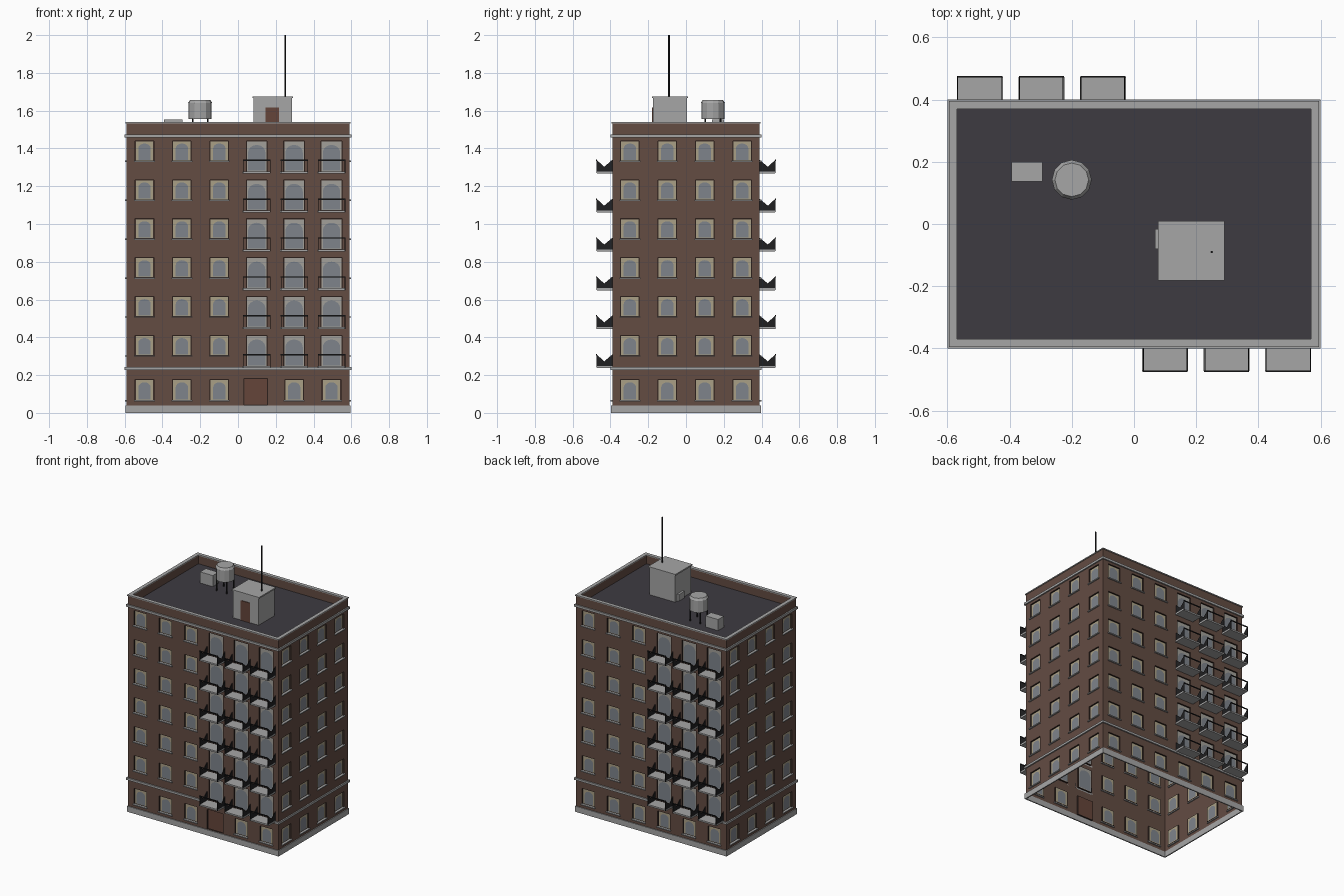
import bpy, bmesh, math
from mathutils import Matrix, Vector

if "Cube" in bpy.data.objects:
    bpy.data.objects.remove(bpy.data.objects["Cube"])


def material(name, r, g, b):
    m = bpy.data.materials.new(name)
    m.diffuse_color = (r, g, b, 1)
    m.use_nodes = True
    m.node_tree.nodes["Principled BSDF"].inputs["Base Color"].default_value = m.diffuse_color
    return m


BRICK = material("brown brick", 0.125, 0.072, 0.055)
STONE = material("grey concrete", 0.38, 0.38, 0.38)
ROOF = material("dark roofing", 0.047, 0.043, 0.053)
IRON = material("black iron", 0.014, 0.014, 0.015)
GLASS = material("blue grey glass", 0.21, 0.23, 0.26)
CURTAIN = material("cream curtain", 0.40, 0.35, 0.24)
PALE = material("pale curtain", 0.36, 0.35, 0.32)
DOOR = material("brown door", 0.13, 0.06, 0.042)
TRIM = material("dark trim", 0.05, 0.03, 0.024)

HX, HY = 0.59, 0.39          # wall half sizes
ROOF_Z, TOP_Z = 1.475, 1.54
PITCH = 0.206                # storey height


def finish(bm, name, mats):
    me = bpy.data.meshes.new(name)
    bm.to_mesh(me)
    bm.free()
    for m in mats:
        me.materials.append(m)
    ob = bpy.data.objects.new(name, me)
    bpy.context.collection.objects.link(ob)
    return ob


def add_box(bm, x0, x1, y0, y1, z0, z1, mat=0, turn=Matrix()):
    vs = bmesh.ops.create_cube(bm, size=1)["verts"]
    for v in vs:
        v.co = turn @ Vector((x0 if v.co.x < 0 else x1,
                              y0 if v.co.y < 0 else y1,
                              z0 if v.co.z < 0 else z1))
    for f in {f for v in vs for f in v.link_faces}:
        f.material_index = mat


def box(name, mat, *dims):
    bm = bmesh.new()
    add_box(bm, *dims)
    return finish(bm, name, [mat])


def ring(name, mat, hx, hy, t, z0, z1):
    """Rectangular band around the building, t thick."""
    bm = bmesh.new()
    rows = [[bm.verts.new((sx * (hx - i), sy * (hy - i), z))
             for sx, sy in ((-1, -1), (1, -1), (1, 1), (-1, 1))]
            for i, z in ((0, z0), (0, z1), (t, z1), (t, z0))]
    for a in range(4):
        for k in range(4):
            r0, r1, n = rows[a], rows[(a + 1) % 4], (k + 1) % 4
            bm.faces.new((r0[k], r0[n], r1[n], r1[k]))
    return finish(bm, name, [mat])


def cylinder(name, mat, x, y, r, z0, z1, sides, r_top=None):
    bm = bmesh.new()
    bmesh.ops.create_cone(bm, cap_ends=True, segments=sides, radius1=r,
                          radius2=r if r_top is None else r_top, depth=z1 - z0,
                          matrix=Matrix.Translation((x, y, (z0 + z1) / 2)))
    return finish(bm, name, [mat])


def wall(side, turn, half, dist, columns, balconies, entrance):
    """One facade with recessed openings, sills and balconies."""
    openings = []            # u0, u1, z0, z1, kind
    for u in columns:
        bal = balconies and u > 0
        if entrance and abs(u - 0.099) < 0.01:
            openings.append((0.031, 0.157, 0.042, 0.182, "entrance"))
        else:
            openings.append((u - 0.049, u + 0.049, 0.066, 0.176, "window"))
        for k in range(6):
            z = k * PITCH
            if bal:
                openings.append((u - 0.055, u + 0.055, z + 0.246, z + 0.41, "balcony"))
            else:
                openings.append((u - 0.049, u + 0.049, z + 0.304, z + 0.41, "window"))
    bm = bmesh.new()

    def face(pts, mat):
        f = bm.faces.new([bm.verts.new(turn @ Vector((u, -dist - d, z))) for u, d, z in pts])
        f.material_index = mat

    # brick field around the openings
    us = sorted({-half, half} | {round(v, 4) for o in openings for v in o[:2]})
    zs = sorted({0, ROOF_Z} | {round(v, 4) for o in openings for v in o[2:4]})
    for a, b in zip(us, us[1:]):
        for c, e in zip(zs, zs[1:]):
            u, z = (a + b) / 2, (c + e) / 2
            if not any(o[0] < u < o[1] and o[2] < z < o[3] for o in openings):
                face([(a, 0, c), (b, 0, c), (b, 0, e), (a, 0, e)], 0)
    # reveals, curtains and arched panes
    for a, b, c, e, kind in openings:
        rim = [(a, c), (b, c), (b, e), (a, e)]
        D = 0.010
        for i in range(4):
            p, q = rim[i], rim[(i + 1) % 4]
            face([(p[0], 0, p[1]), (p[0], -D, p[1]), (q[0], -D, q[1]), (q[0], 0, q[1])], 1)
        # dark edge, then the infill
        t = 0.003
        face([(u, -D, z) for u, z in rim], 1)
        fill = {"entrance": 5, "window": 2, "balcony": 3}[kind]
        inner = [(a + t, c + t), (b - t, c + t), (b - t, e - t), (a + t, e - t)]
        face([(u, 0.0015 - D, z) for u, z in inner], fill)
        face([(u, -0.0015 - D, z) for u, z in reversed(inner)], fill)
        if kind == "entrance":
            continue
        mid, w = (a + b) / 2, (0.033 if kind == "window" else 0.046)
        spring, rise = c + (e - c) * 0.62, (e - c) * 0.25
        arch = [(mid - w, c + 0.006), (mid + w, c + 0.006)]
        arch += [(mid + w * math.cos(math.pi * i / 8), spring + rise * math.sin(math.pi * i / 8))
                 for i in range(9)]
        face([(u, 0.003 - D, z) for u, z in arch], 4)
        face([(u, -0.003 - D, z) for u, z in reversed(arch)], 4)
    finish(bm, side + "_wall", [BRICK, TRIM, CURTAIN, PALE, GLASS, DOOR])

    # window sills
    bm = bmesh.new()
    for a, b, c, e, kind in openings:
        if kind == "window":
            add_box(bm, a - 0.006, b + 0.006, -dist - 0.009, -dist + 0.008,
                    c - 0.006, c + 0.001, 0, turn)
    finish(bm, side + "_sills", [STONE])

    # balconies: slab, notched side panels, top rail
    if balconies:
        bm = bmesh.new()
        for u in [c for c in columns if c > 0]:
            for k in range(6):
                z = 0.237 + k * PITCH
                add_box(bm, u - 0.074, u + 0.074, -dist - 0.082, -dist, z, z + 0.011, 0, turn)
                add_box(bm, u - 0.072, u + 0.072, -dist - 0.086, -dist - 0.081,
                        z + 0.067, z + 0.074, 1, turn)
                for s in (-0.07, 0.07):
                    prof = [(0, 0.002), (0.085, 0.002), (0.085, 0.074), (0.043, 0.036), (0, 0.072)]
                    f = bm.faces.new([bm.verts.new(turn @ Vector((u + s, -dist - d, z + h)))
                                      for d, h in prof])
                    f.material_index = 1
                    ext = bmesh.ops.extrude_face_region(bm, geom=[f])
                    step = turn @ Vector((0.003, 0, 0))
                    for v in ext["geom"]:
                        if isinstance(v, bmesh.types.BMVert):
                            v.co += step
        bmesh.ops.recalc_face_normals(bm, faces=bm.faces)
        finish(bm, side + "_balconies", [STONE, IRON])


# facades, each a quarter turn from the last
LONG = [-0.495, -0.297, -0.099, 0.099, 0.297, 0.495]
SHORT = [-0.297, -0.099, 0.099, 0.297]
for i, side in enumerate(("front", "right", "back", "left")):
    turn = Matrix.Rotation(i * math.pi / 2, 4, "Z")
    if i % 2 == 0:
        wall(side, turn, HX, HY, LONG, True, i == 0)
    else:
        wall(side, turn, HY, HX, SHORT, False, False)

# stone bands, parapet and roof deck
ring("base_course", STONE, HX + 0.006, HY + 0.006, 0.008, 0, 0.04)
ring("lower_cornice", STONE, HX + 0.01, HY + 0.01, 0.009, 0.227, 0.242)
ring("upper_cornice", STONE, HX + 0.01, HY + 0.01, 0.009, 1.457, 1.473)
ring("parapet", BRICK, HX, HY, 0.019, ROOF_Z - 0.005, TOP_Z - 0.005)
ring("parapet_coping", STONE, HX + 0.005, HY + 0.005, 0.026, TOP_Z - 0.007, TOP_Z)
box("roof_deck", ROOF, -HX + 0.01, HX - 0.01, -HY + 0.01, HY - 0.01, ROOF_Z - 0.012, ROOF_Z)

# stair house with door, side vent and mast
box("stair_house", STONE, 0.083, 0.285, -0.175, 0.004, ROOF_Z, 1.668)
box("stair_house_roof", STONE, 0.077, 0.291, -0.181, 0.010, 1.666, 1.676)
box("stair_house_door", DOOR, 0.146, 0.218, -0.179, -0.174, ROOF_Z, 1.616)
box("side_vent", STONE, 0.068, 0.084, -0.08, -0.016, 1.478, 1.525)
cylinder("antenna_mast", IRON, 0.25, -0.09, 0.004, 1.67, 2.0, 6)

# water tank on four legs
TX, TY = -0.2, 0.142
cylinder("water_tank", STONE, TX, TY, 0.061, 1.556, 1.642, 12)
cylinder("water_tank_lid", STONE, TX, TY, 0.064, 1.641, 1.656, 12, 0.054)
for i, (sx, sy) in enumerate(((-1, -1), (1, -1), (1, 1), (-1, 1))):
    cylinder("tank_leg_%d" % (i + 1), IRON, TX + sx * 0.04, TY + sy * 0.04, 0.005, ROOF_Z, 1.558, 6)

# ventilation unit
box("ventilation_unit", STONE, -0.393, -0.294, 0.137, 0.2, ROOF_Z, 1.554)
